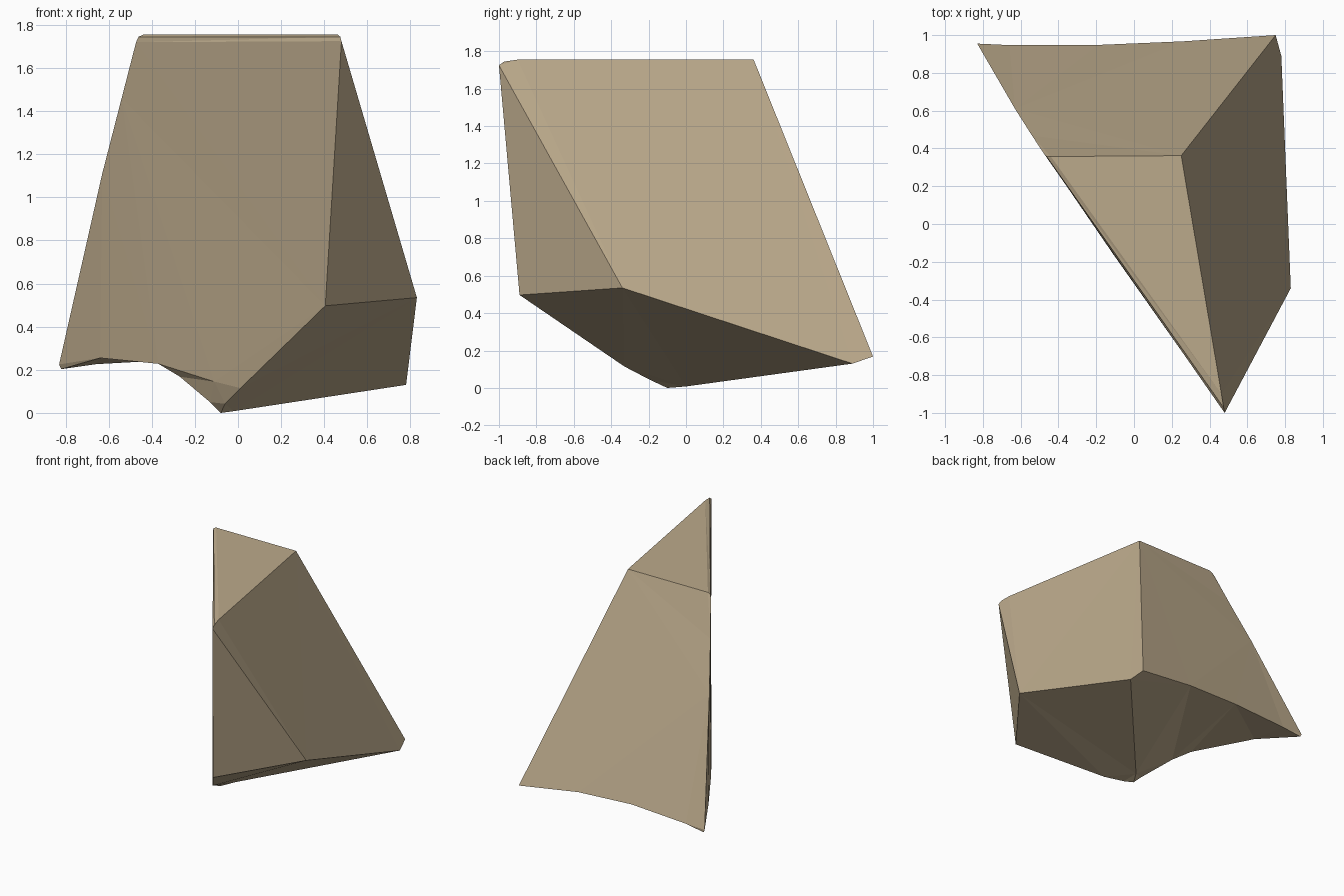
import bpy, bmesh
from mathutils import Vector

if "Cube" in bpy.data.objects:
    bpy.data.objects.remove(bpy.data.objects["Cube"])

bm = bmesh.new()
cache = {}


def face(*pts):
    """Add a facet through the given points, sharing corners."""
    verts = []
    for p in pts:
        if p not in cache:
            cache[p] = bm.verts.new(p)
        verts.append(cache[p])
    return bm.faces.new(verts)


# Main corners
back_top = (0.25, 0.362, 1.755)
right_low = (0.83, -0.34, 0.535)
front_low = (0.405, -0.89, 0.497)
back_heel = (0.78, 0.89, 0.13)
back_corner = (0.75, 1.0, 0.168)

# Rounded rim of the top, listed from the flat top down to the wall
rim_front = [(0.463, -0.90, 1.755), (0.475, -0.972, 1.745), (0.48, -1.0, 1.725)]
rim_back = [(-0.44, 0.357, 1.755), (-0.462, 0.357, 1.745), (-0.473, 0.367, 1.72)]

# Edge between wall and back, from the rim down to the left tip
side_edge = [(-0.54, 0.468, 1.46), (-0.63, 0.61, 1.11), (-0.83, 0.955, 0.225)]
# Lower edge of the wall, from the left tip to the front
wall_low = [(-0.64, 0.635, 0.255), (-0.37, 0.22, 0.228), (-0.11, -0.16, 0.145), (0.012, -0.33, 0.115)]
# Lower edge of the back, from the back corner to the left tip
back_low = [(0.26, 0.967, 0.235), (-0.19, 0.948, 0.252), (-0.66, 0.947, 0.226), (-0.82, 0.953, 0.203)]
# Rounded foot, from the inside round to the wall
foot = [(-0.02, 0.0, 0.008), (-0.08, -0.10, 0.0), (-0.06, -0.19, 0.042)]
chip = [(-0.13, -0.08, 0.05), (-0.27, 0.12, 0.168)]

# Top and its rounded rim
face(rim_front[0], back_top, rim_back[0])
for i in range(2):
    face(rim_front[i], rim_back[i], rim_back[i + 1], rim_front[i + 1])

# Right side, small front facet, back, and long left wall
face(back_top, *rim_front, right_low, back_heel, back_corner)
face(rim_front[2], front_low, right_low)
face(back_top, back_corner, *back_low, *side_edge[::-1], *rim_back[::-1])
face(rim_front[2], rim_back[2], *side_edge, *wall_low, front_low)

# Sloping underside and rounded foot
face(front_low, right_low, back_heel, *foot, wall_low[3])
face(wall_low[3], foot[2], wall_low[2])
face(foot[2], foot[1], chip[0], wall_low[2])
face(wall_low[2], chip[0], chip[1], wall_low[1])

# Hollowed underside
face(back_heel, back_corner, back_low[0], chip[1], chip[0], foot[1], foot[0])
face(back_low[0], back_low[1], wall_low[1], chip[1])
face(back_low[1], back_low[2], wall_low[0], wall_low[1])
face(back_low[2], back_low[3], side_edge[2], wall_low[0])

bmesh.ops.recalc_face_normals(bm, faces=bm.faces)
bmesh.ops.triangulate(bm, faces=bm.faces[:])
bmesh.ops.recalc_face_normals(bm, faces=bm.faces)

mesh = bpy.data.meshes.new("rock_shard")
bm.to_mesh(mesh)
bm.free()
stone = bpy.data.materials.new("tan stone")
stone.diffuse_color = (0.50, 0.40, 0.26, 1)
stone.use_nodes = True
stone.node_tree.nodes["Principled BSDF"].inputs["Base Color"].default_value = stone.diffuse_color
mesh.materials.append(stone)
rock = bpy.data.objects.new("rock_shard", mesh)
bpy.context.collection.objects.link(rock)
